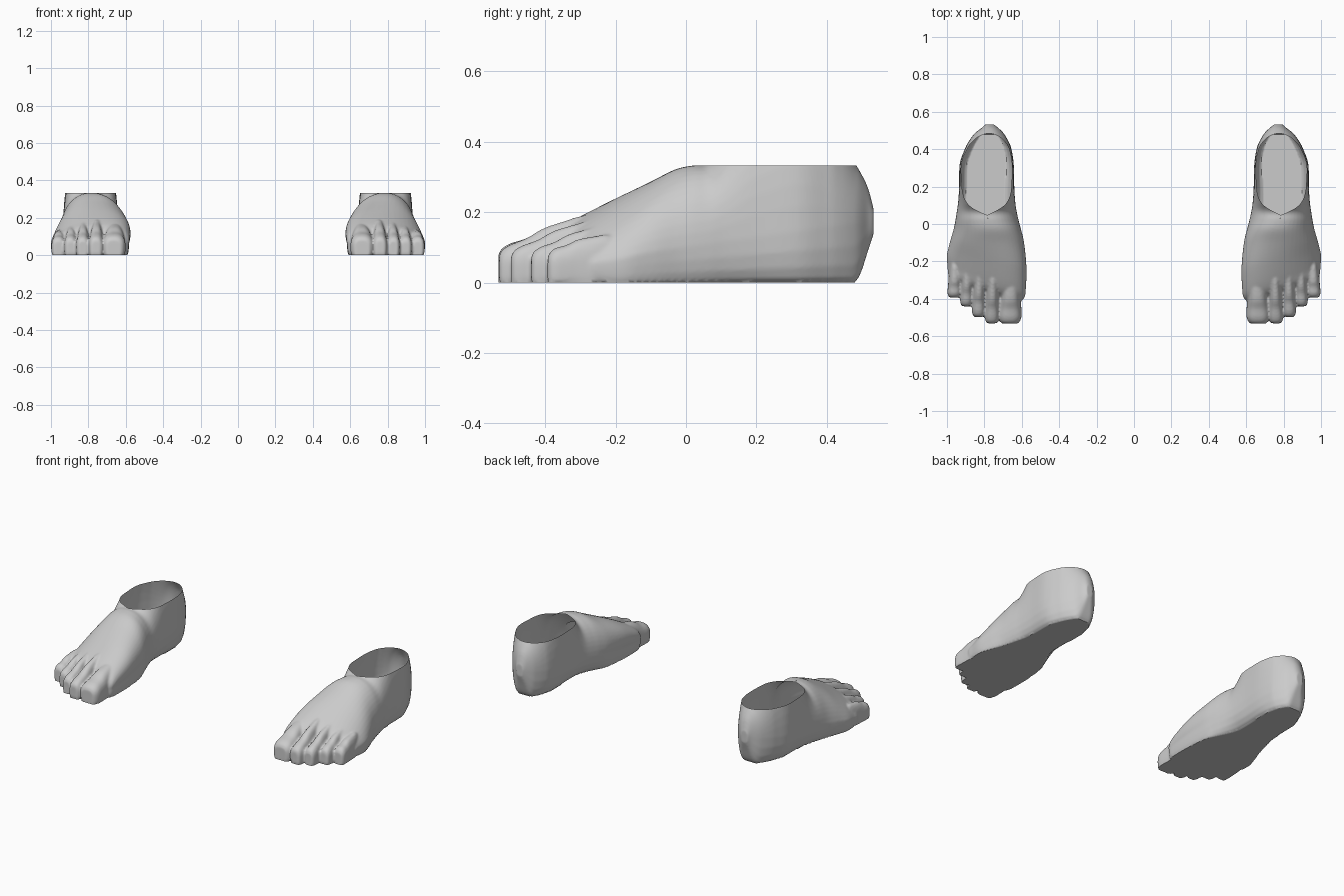
import bpy, bmesh, math
from mathutils import Vector

if "Cube" in bpy.data.objects:
    bpy.data.objects.remove(bpy.data.objects["Cube"])

skin = bpy.data.materials.new("plain_grey")
skin.diffuse_color = (0.6, 0.6, 0.6, 1)
skin.use_nodes = True
skin.node_tree.nodes["Principled BSDF"].inputs["Base Color"].default_value = skin.diffuse_color
ANKLE_CUT = 0.333


def clamp(v):
    return min(max(v, 0), 1)


def section(y, sole_in, sole_out, x_in, x_out, z_wide, top, bottom=0.0, skew=0.0, power=2.2, shear=0.0):
    """Closed cross-section: rounded top, tucked-in lower sides, flat sole."""
    pts = []
    c, w = (x_in + x_out) / 2, (x_out - x_in) / 2
    for i in range(25):
        a = math.pi * (1 - i / 24)
        ca, sa = math.cos(a), max(math.sin(a), 0)
        px = math.copysign(abs(ca) ** (2 / power), ca)
        pz = sa ** (2 / power)
        pts.append((c + w * px + skew * pz, z_wide + (top - z_wide) * pz))
    for side, (sx, wx) in enumerate(((sole_out, x_out), (sole_in, x_in))):
        quarter = []
        for i in range(4):
            s = i / 4 * math.pi / 2
            quarter.append((sx + (wx - sx) * math.sin(s), bottom + (z_wide - bottom) * (1 - math.cos(s))))
        pts += quarter if side else quarter[::-1]
    return [Vector((x, y + shear * (x - 0.78), z)) for x, z in pts]


def body_section(y, x_in, x_out, top):
    """Foot section with the arch, heel lift and instep ridge set by rule."""
    limit = (x_out - x_in) * 0.25
    arch = 0.012 + 0.03 * clamp((y + 0.1) / 0.3) + 0.035 * math.exp(-((y - 0.08) / 0.13) ** 2)
    outer = 0.012 + 0.033 * clamp((y + 0.15) / 0.3)
    return section(y, x_in + min(arch, limit), x_out - min(outer, limit), x_in, x_out,
                   z_wide=0.05 + 0.14 * (y + 0.37), top=top,
                   bottom=max(0, (y - 0.487) * 3),
                   skew=-0.05 * clamp(1.2 - abs(y + 0.2) / 0.2),
                   shear=0.3 * clamp((-0.1 - y) / 0.2))


def loft(bm, rings, steps=5):
    """Smoothly interpolated skin through the rings, capped at both ends."""
    r = [rings[0]] + rings + [rings[-1]]
    dense = []
    for k in range(1, len(r) - 2):
        for s in range(steps):
            t = s / steps
            ring = []
            for a, b, c, d in zip(r[k - 1], r[k], r[k + 1], r[k + 2]):
                p = 0.5 * (2 * b + (c - a) * t + (2 * a - 5 * b + 4 * c - d) * t * t
                           + (3 * b - a - 3 * c + d) * t ** 3)
                p.z = max(p.z, 0)
                ring.append(p)
            dense.append(ring)
    dense.append(r[-1])
    loops = [[bm.verts.new(p) for p in ring] for ring in dense]
    n = len(loops[0])
    for a, b in zip(loops, loops[1:]):
        for i in range(n):
            j = (i + 1) % n
            bm.faces.new((a[i], a[j], b[j], b[i]))
    bm.faces.new(loops[0][::-1])
    bm.faces.new(loops[-1])


bm = bmesh.new()

# Foot body from ball to heel: y, inner x, outer x, top
body = [
    (-.37, .62, .95, .11),
    (-.34, .59, .99, .15),
    (-.29, .583, .997, .184),
    (-.20, .583, 1.0, .235),
    (-.10, .592, .985, .287),
    (-.03, .605, .965, .322),
    (.02, .617, .955, .333),
    (.07, .628, .947, .34),
    (.12, .635, .94, .41),
    (.20, .64, .935, .54),
    (.32, .643, .932, .60),
    (.40, .655, .905, .52),
    (.44, .67, .885, .43),
    (.475, .69, .86, .35),
    (.495, .705, .84, .315),
    (.517, .73, .81, .27),
    (.533, .75, .795, .21),
]
loft(bm, [body_section(*row) for row in body])

# Toes, big to little: tip x, half width, tip y, length, base height
toes = [
    (.664, .061, -.533, .25, .18),
    (.760, .039, -.531, .25, .195),
    (.832, .035, -.497, .24, .182),
    (.897, .033, -.440, .21, .165),
    (.962, .036, -.393, .17, .138),
]
# Toe shape: fraction of length, width factor, height factor
shape = [(0, .62, .72), (.04, .84, .88), (.14, 1, 1), (.32, .98, 1), (.5, .93, 1.06),
         (.75, .9, 1.03), (1, .75, .98), (1.25, .55, .85)]
for i, (tip_x, half, tip_y, length, high) in enumerate(toes):
    low = 0.11 - 0.003 * i
    rings = []
    for f, wf, hf in shape:
        cx = tip_x - 0.006 * f
        h = (low + (high - low) * clamp((f - .12) / .88)) * hf
        w = half * wf
        rings.append(section(tip_y + length * f, cx - w * .9, cx + w * .9, cx - w, cx + w,
                             .045, h, power=2.5))
    loft(bm, rings, 4)
bmesh.ops.recalc_face_normals(bm, faces=bm.faces)

mesh = bpy.data.meshes.new("right_foot")
bm.to_mesh(mesh)
bm.free()
foot = bpy.data.objects.new("right_foot", mesh)
bpy.context.collection.objects.link(foot)

# Blend toes and body into one skin
remesh = foot.modifiers.new("blend", 'REMESH')
remesh.mode = 'VOXEL'
remesh.voxel_size = 0.007
relax = foot.modifiers.new("relax", 'SMOOTH')
relax.factor = 0.5
relax.iterations = 3
blended = bpy.data.meshes.new_from_object(foot.evaluated_get(bpy.context.evaluated_depsgraph_get()))
foot.modifiers.clear()

# Flatten the sole and cut the ankle open
bm = bmesh.new()
bm.from_mesh(blended)
for v in bm.verts:
    if v.co.z < 0.005:
        v.co.z = 0
bmesh.ops.bisect_plane(bm, geom=bm.verts[:] + bm.edges[:] + bm.faces[:], plane_co=(0, 0, ANKLE_CUT),
                       plane_no=(0, 0, 1), clear_outer=True)
bm.to_mesh(blended)

# Mirrored left foot
for v in bm.verts:
    v.co.x *= -1
bmesh.ops.reverse_faces(bm, faces=bm.faces)
left_mesh = bpy.data.meshes.new("left_foot")
bm.to_mesh(left_mesh)
bm.free()
foot.data = blended
left = bpy.data.objects.new("left_foot", left_mesh)
bpy.context.collection.objects.link(left)

for ob in (foot, left):
    ob.data.materials.clear()
    ob.data.materials.append(skin)
    bpy.ops.object.select_all(action='DESELECT')
    ob.select_set(True)
    bpy.context.view_layer.objects.active = ob
    bpy.ops.object.shade_smooth_by_angle(angle=math.radians(50))
